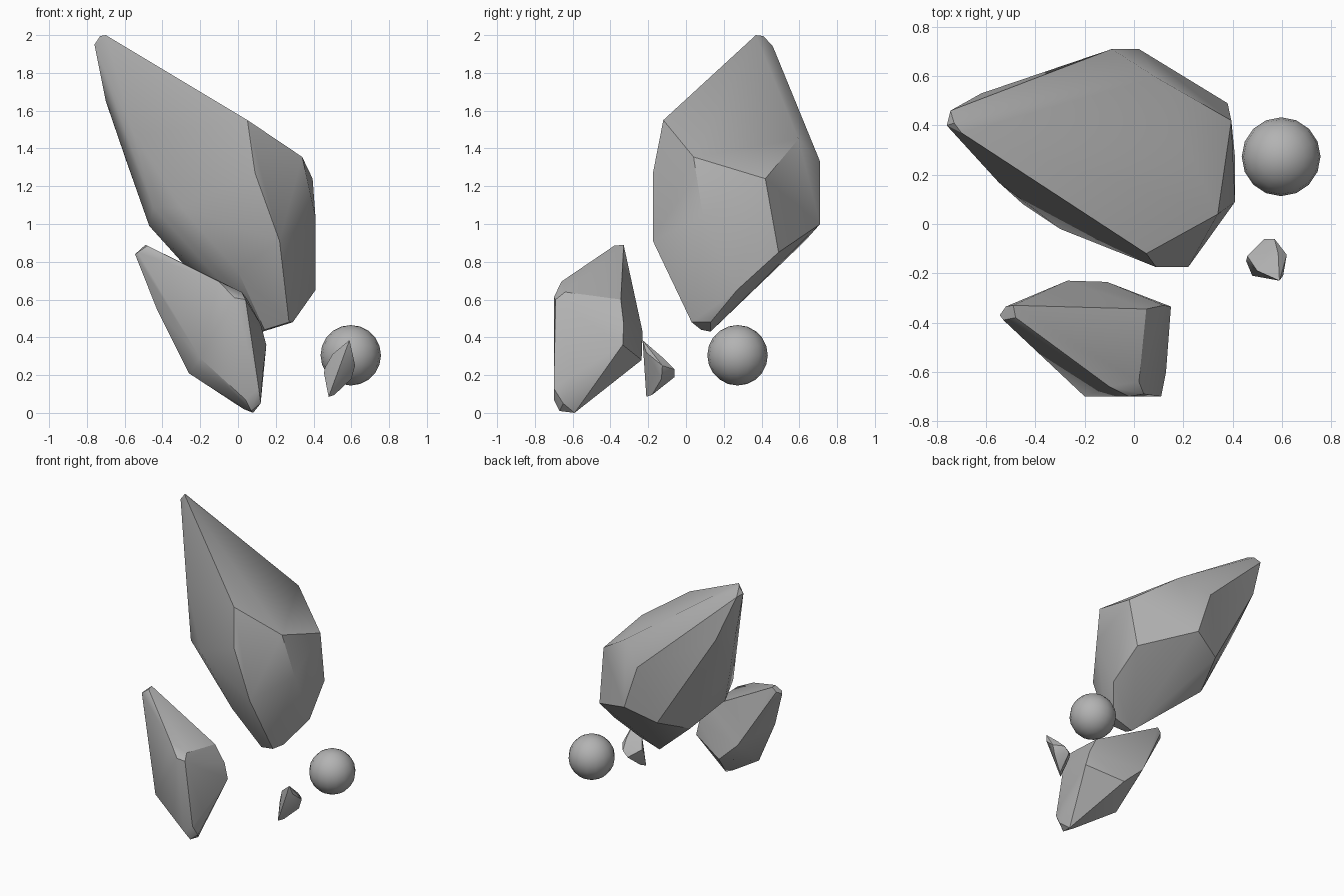
import bpy, bmesh, math

cube = bpy.data.objects.get("Cube")
if cube:
    bpy.data.objects.remove(cube, do_unlink=True)

# One stone grey for everything
grey = bpy.data.materials.new("stone_grey")
grey.use_nodes = True
grey.diffuse_color = (0.45, 0.45, 0.45, 1)
grey.node_tree.nodes["Principled BSDF"].inputs["Base Color"].default_value = (0.45, 0.45, 0.45, 1)


def finish(name, bm):
    """Turn a bmesh into a grey object, smooth with sharp creases."""
    mesh = bpy.data.meshes.new(name)
    bmesh.ops.recalc_face_normals(bm, faces=bm.faces)
    bm.to_mesh(mesh)
    bm.free()
    mesh.materials.append(grey)
    ob = bpy.data.objects.new(name, mesh)
    bpy.context.collection.objects.link(ob)
    bpy.ops.object.select_all(action='DESELECT')
    ob.select_set(True)
    bpy.context.view_layer.objects.active = ob
    bpy.ops.object.shade_smooth_by_angle(angle=math.radians(30))


def rock(name, corners):
    """Chiselled rock: convex hull around its corner points."""
    bm = bmesh.new()
    for c in corners:
        bm.verts.new(c)
    bmesh.ops.convex_hull(bm, input=bm.verts)
    bmesh.ops.delete(bm, geom=[v for v in bm.verts if not v.link_faces], context='VERTS')
    bmesh.ops.dissolve_limit(bm, angle_limit=math.radians(1.5), verts=bm.verts, edges=bm.edges)
    finish(name, bm)


# Large leaning rock
rock("large_rock", [
    # blunt tip
    (-0.76, 0.40, 1.95), (-0.745, 0.46, 1.94), (-0.73, 0.41, 1.995), (-0.70, 0.37, 2.0),
    # upper rim
    (0.05, -0.12, 1.55), (0.34, 0.04, 1.355), (0.395, 0.42, 1.24), (0.09, 0.595, 1.45),
    (-0.13, 0.02, 1.64),
    # back
    (-0.09, 0.71, 1.33), (0.02, 0.71, 1.0), (0.38, 0.49, 0.85), (-0.20, 0.63, 0.91),
    (-0.62, 0.53, 1.61),
    # front and sides
    (0.09, -0.175, 1.27), (0.22, -0.175, 0.91), (0.41, 0.09, 1.04), (0.41, 0.27, 0.65),
    (-0.30, -0.02, 1.085), (-0.45, 0.08, 1.09), (-0.47, 0.20, 0.99), (-0.55, 0.17, 1.47),
    (-0.59, 0.32, 1.33), (-0.70, 0.40, 1.65), (-0.29, 0.365, 0.79), (0.0, -0.07, 0.75),
    # foot
    (0.29, 0.13, 0.48), (0.27, 0.03, 0.48), (0.13, 0.13, 0.43), (0.14, 0.08, 0.44),
])

# Medium rock in front
rock("front_rock", [
    # blunt tip
    (-0.545, -0.37, 0.84), (-0.52, -0.335, 0.86), (-0.49, -0.33, 0.89), (-0.48, -0.38, 0.885),
    (-0.53, -0.39, 0.85),
    # upper ridge
    (-0.10, -0.66, 0.695), (0.02, -0.64, 0.64), (0.04, -0.69, 0.60), (-0.02, -0.70, 0.61),
    (0.05, -0.345, 0.60),
    # sides and back
    (0.15, -0.335, 0.36), (0.12, -0.33, 0.47), (-0.27, -0.23, 0.43), (-0.11, -0.235, 0.28),
    (-0.20, -0.70, 0.29), (-0.26, -0.50, 0.21), (-0.43, -0.45, 0.55), (0.13, -0.60, 0.20),
    # foot
    (0.11, -0.70, 0.13), (0.12, -0.65, 0.05), (0.08, -0.59, 0.0), (0.03, -0.60, 0.02),
    (0.04, -0.70, 0.07), (0.07, -0.67, 0.01),
])

# Little shard
rock("small_shard", [
    (0.59, -0.23, 0.385), (0.48, -0.21, 0.085), (0.51, -0.18, 0.095), (0.455, -0.15, 0.21),
    (0.46, -0.13, 0.24), (0.53, -0.06, 0.19), (0.57, -0.06, 0.23), (0.62, -0.125, 0.25),
    (0.605, -0.21, 0.32), (0.585, -0.12, 0.29), (0.60, -0.13, 0.18), (0.50, -0.19, 0.31),
])

# Round pebble
bm = bmesh.new()
bmesh.ops.create_uvsphere(bm, u_segments=16, v_segments=10, radius=0.16)
bmesh.ops.translate(bm, vec=(0.597, 0.273, 0.305), verts=bm.verts)
finish("round_pebble", bm)
